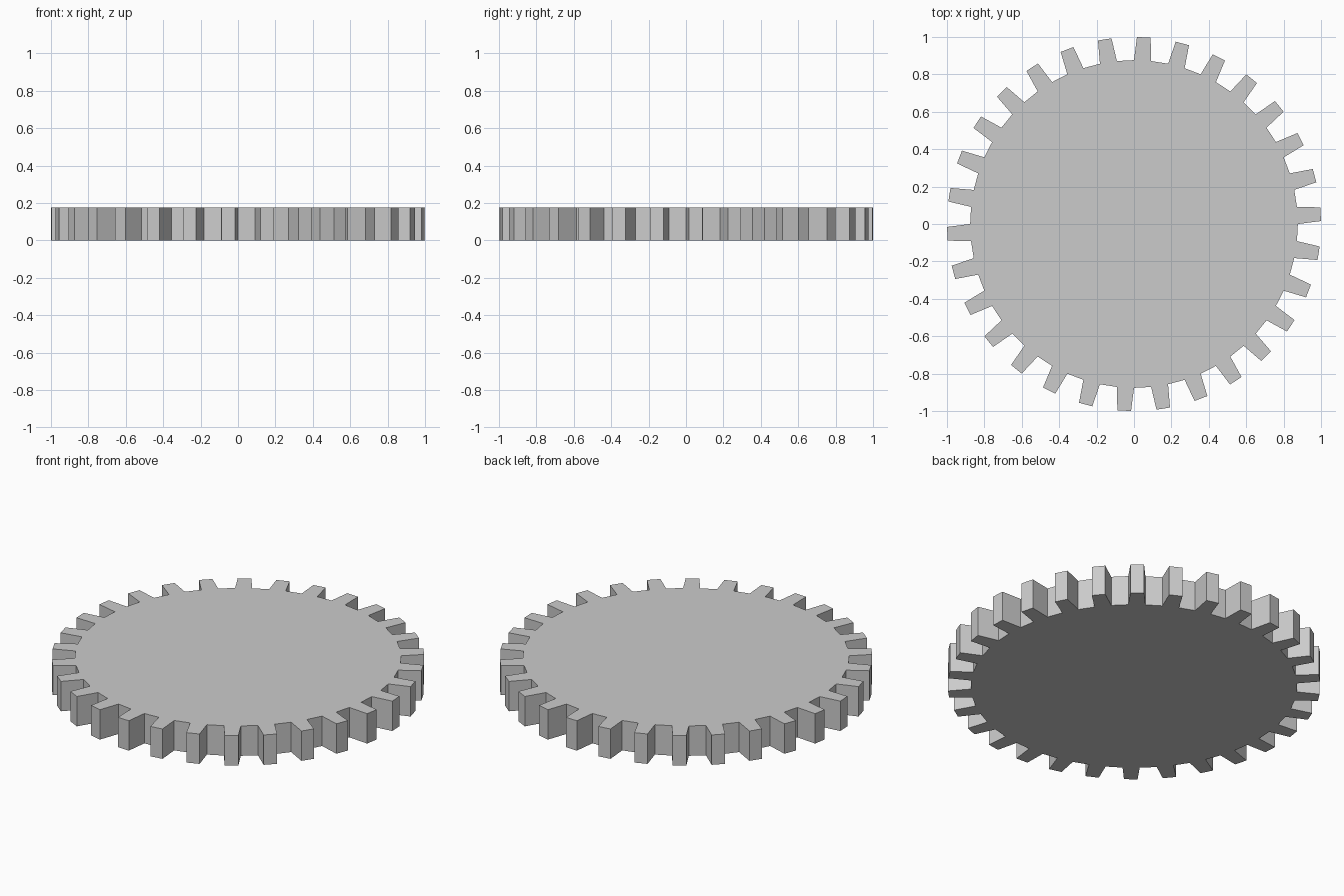
import bpy
import bmesh
from math import cos, sin, radians

if "Cube" in bpy.data.objects:
    bpy.data.objects.remove(bpy.data.objects["Cube"])

TEETH = 30
ROOT_R, TIP_R = 0.876, 1.0
HEIGHT = 0.177
STEP = 360 / TEETH

# One tooth: root start, tip start, tip end, root end (radius, degrees)
TOOTH = [(ROOT_R, 0.0), (TIP_R, 0.9), (TIP_R, 5.1), (ROOT_R, 6.0)]

# Gear outline, repeated tooth by tooth
bm = bmesh.new()
outline = []
for i in range(TEETH):
    for r, deg in TOOTH:
        a = radians(i * STEP + deg)
        outline.append(bm.verts.new((r * cos(a), r * sin(a), 0)))
base = bm.faces.new(outline)

# Extrude the outline into a solid wheel
side = bmesh.ops.extrude_face_region(bm, geom=[base], use_keep_orig=True)
top = [v for v in side["geom"] if isinstance(v, bmesh.types.BMVert)]
bmesh.ops.translate(bm, verts=top, vec=(0, 0, HEIGHT))
bmesh.ops.recalc_face_normals(bm, faces=bm.faces[:])

mesh = bpy.data.meshes.new("gear_wheel")
bm.to_mesh(mesh)
bm.free()
gear = bpy.data.objects.new("gear_wheel", mesh)
bpy.context.collection.objects.link(gear)
